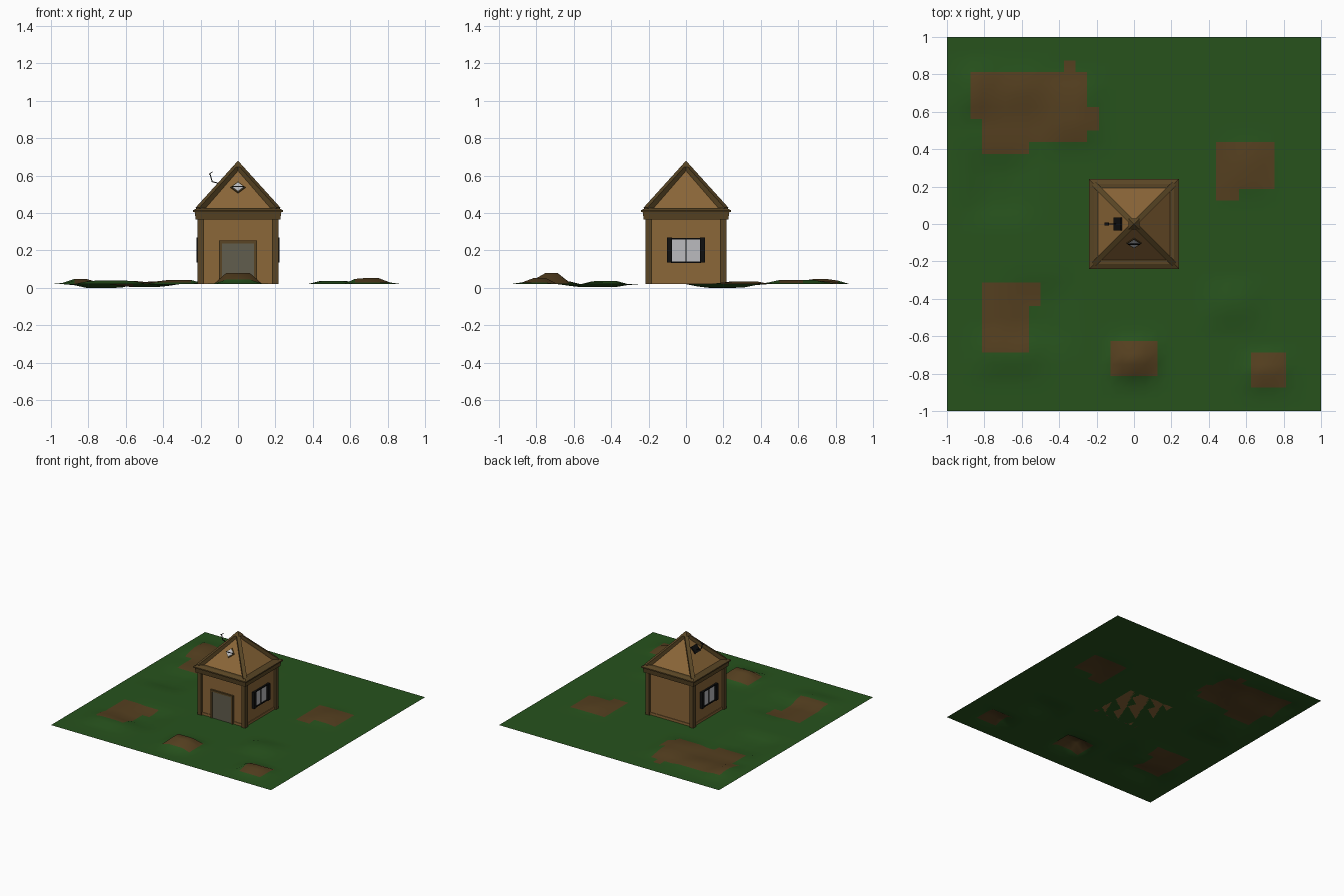
import bpy, bmesh, math
from mathutils import Vector, Matrix

if "Cube" in bpy.data.objects:
    bpy.data.objects.remove(bpy.data.objects["Cube"])


def mat(name, rgb):
    m = bpy.data.materials.new(name)
    m.diffuse_color = (*rgb, 1)
    m.use_nodes = True
    m.node_tree.nodes["Principled BSDF"].inputs["Base Color"].default_value = m.diffuse_color
    return m


GRASS = mat("grass", (0.02, 0.085, 0.012))
DIRT = mat("dirt", (0.09, 0.05, 0.014))
WOOD = mat("wood", (0.26, 0.135, 0.04))
TRIM = mat("trim", (0.10, 0.06, 0.018))
BLACK = mat("black", (0.005, 0.005, 0.005))
GLASS = mat("glass", (0.5, 0.5, 0.52))
DOOR = mat("door_panel", (0.12, 0.11, 0.075))


def finish(name, bm, *mats):
    bmesh.ops.recalc_face_normals(bm, faces=bm.faces)
    me = bpy.data.meshes.new(name)
    bm.to_mesh(me)
    bm.free()
    for m in mats:
        me.materials.append(m)
    ob = bpy.data.objects.new(name, me)
    bpy.context.collection.objects.link(ob)
    return ob


def box(name, lo, hi, m, frame=Matrix()):
    lo, hi = Vector(lo), Vector(hi)
    bm = bmesh.new()
    bmesh.ops.create_cube(bm, size=1)
    for v in bm.verts:
        v.co = frame @ Vector([(lo[i] + hi[i]) / 2 + v.co[i] * (hi[i] - lo[i]) for i in range(3)])
    return finish(name, bm, m)


def frustum(name, r0, r1, z0, z1, m):
    # square-based taper, r = half width
    bm = bmesh.new()
    bmesh.ops.create_cone(bm, cap_ends=True, segments=4, radius1=r0 * math.sqrt(2),
                          radius2=r1 * math.sqrt(2), depth=z1 - z0,
                          matrix=Matrix.Translation((0, 0, (z0 + z1) / 2)) @ Matrix.Rotation(math.pi / 4, 4, 'Z'))
    return finish(name, bm, m)


def beam(name, a, b, w, h, m):
    a, b = Vector(a), Vector(b)
    x = (b - a).normalized()
    y = Vector((0, 0, 1)).cross(x).normalized()
    z = x.cross(y)
    f = Matrix((x, y, z)).transposed().to_4x4()
    f.translation = a
    return box(name, (0, -w / 2, -h / 2), ((b - a).length, w / 2, h / 2), m, f)


# ground with bumps, dips and dirt patches
BASE = 0.02
patches = [(-.875, -.25, .5625, .8125), (-.8125, -.25, .4375, .5625), (-.8125, -.5625, .375, .4375),
           (-.375, -.3125, .8125, .875), (-.25, -.1875, .5, .625),
           (.4375, .75, .1875, .4375), (.4375, .5625, .125, .1875),
           (-.8125, -.5625, -.6875, -.3125), (-.5625, -.5, -.4375, -.3125),
           (-.125, .125, -.8125, -.625), (.625, .8125, -.875, -.6875)]
bumps = [(0, -.725, .13, .11, .06), (.7, -.79, .13, .1, .033), (-.84, .72, .11, .14, .028),
         (-.33, .6, .16, .2, .022), (-.68, -.7, .2, .12, .02), (.52, -.43, .15, .12, .018),
         (.6, .3, .12, .15, .015), (-.6, .72, .15, .12, .018),
         (-.5, -.48, .18, .2, -.016), (-.72, .2, .18, .2, -.02)]
bm = bmesh.new()
bmesh.ops.create_grid(bm, x_segments=32, y_segments=32, size=1)
for v in bm.verts:
    z = BASE
    for cx, cy, rx, ry, h in bumps:
        t = max(abs(v.co.x - cx) / rx, abs(v.co.y - cy) / ry)
        z += h * min(1, max(0, 2 - 2 * t))
    v.co.z = max(0, z)
for f in bm.faces:
    c = f.calc_center_median()
    f.smooth = True
    f.material_index = int(any(a < c.x < b and p < c.y < q for a, b, p, q in patches))
ground = finish("ground", bm, GRASS, DIRT)

# walls, sill and corner posts
box("walls", (-.2, -.2, BASE), (.2, .2, .37), WOOD)
box("wall_sill", (-.205, -.205, BASE), (.205, .205, .04), WOOD)
for sx in (-1, 1):
    for sy in (-1, 1):
        x, y = sx * .2, sy * .2
        box("corner_post", (x - .0175, y - .0175, BASE), (x + .0175, y + .0175, .37), TRIM)

# eaves and roof
frustum("eave_band", .226, .232, .365, .407, TRIM)
frustum("eave_lip", .24, .24, .405, .415, TRIM)
frustum("eave_slope", .24, .215, .415, .428, TRIM)
frustum("roof", .205, 0, .414, .65, WOOD)
for sx in (-1, 1):
    for sy in (-1, 1):
        beam("hip_beam", (sx * .21, sy * .21, .417), (0, 0, .649), .03, .03, TRIM)
frustum("roof_cap", .03, 0, .647, .68, TRIM)

# door with frame
box("door", (-.088, -.207, BASE), (.088, -.2, .24), DOOR)
for s in (-1, 1):
    box("door_jamb", (s * .094 - .008, -.214, BASE), (s * .094 + .008, -.198, .25), TRIM)
box("door_lintel", (-.102, -.214, .238), (.102, -.198, .252), TRIM)

# side windows with shutters
for s in (-1, 1):
    def side(name, y0, y1, z0, z1, d, m):
        x = sorted((s * .195, s * d))
        box(name, (x[0], y0, z0), (x[1], y1, z1), m)
    side("window_glass", -.078, .078, .138, .262, .206, GLASS)
    side("window_mullion", -.004, .004, .138, .262, .211, BLACK)
    side("window_sill", -.08, .08, .133, .141, .213, BLACK)
    side("window_head", -.08, .08, .259, .267, .213, BLACK)
    for k in (-1, 1):
        side("window_shutter", k * .0885 - .0135, k * .0885 + .0135, .135, .269, .222, BLACK)

# diamond window on the front roof slope
slope = math.atan2(.23, .2)
fr = Matrix.Translation((0, -.1, .535)) @ Matrix.Rotation(slope, 4, 'X')
dia = fr @ Matrix.Rotation(math.pi / 4, 4, 'Z')
box("diamond_frame", (-.028, -.028, -.005), (.028, .028, .006), TRIM, dia)
box("diamond_glass", (-.022, -.022, -.005), (.022, .022, .009), GLASS, dia)
box("diamond_bar", (-.033, -.003, 0), (.033, .003, .012), BLACK, fr)

# roof bracket and bent rod on the left slope
lf = Matrix.Translation((-.085, 0, .5525)) @ Matrix.Rotation(-slope, 4, 'Y')
box("rod_bracket", (-.03, -.035, -.004), (.03, .035, .008), BLACK, lf)
path = [(-.095, 0, .55), (-.115, 0, .562), (-.138, 0, .568), (-.15, 0, .61)]
for a, b in zip(path, path[1:]):
    beam("bent_rod", a, b, .005, .005, BLACK)
beam("rod_tip", (-.156, 0, .607), (-.136, 0, .62), .014, .004, BLACK)
